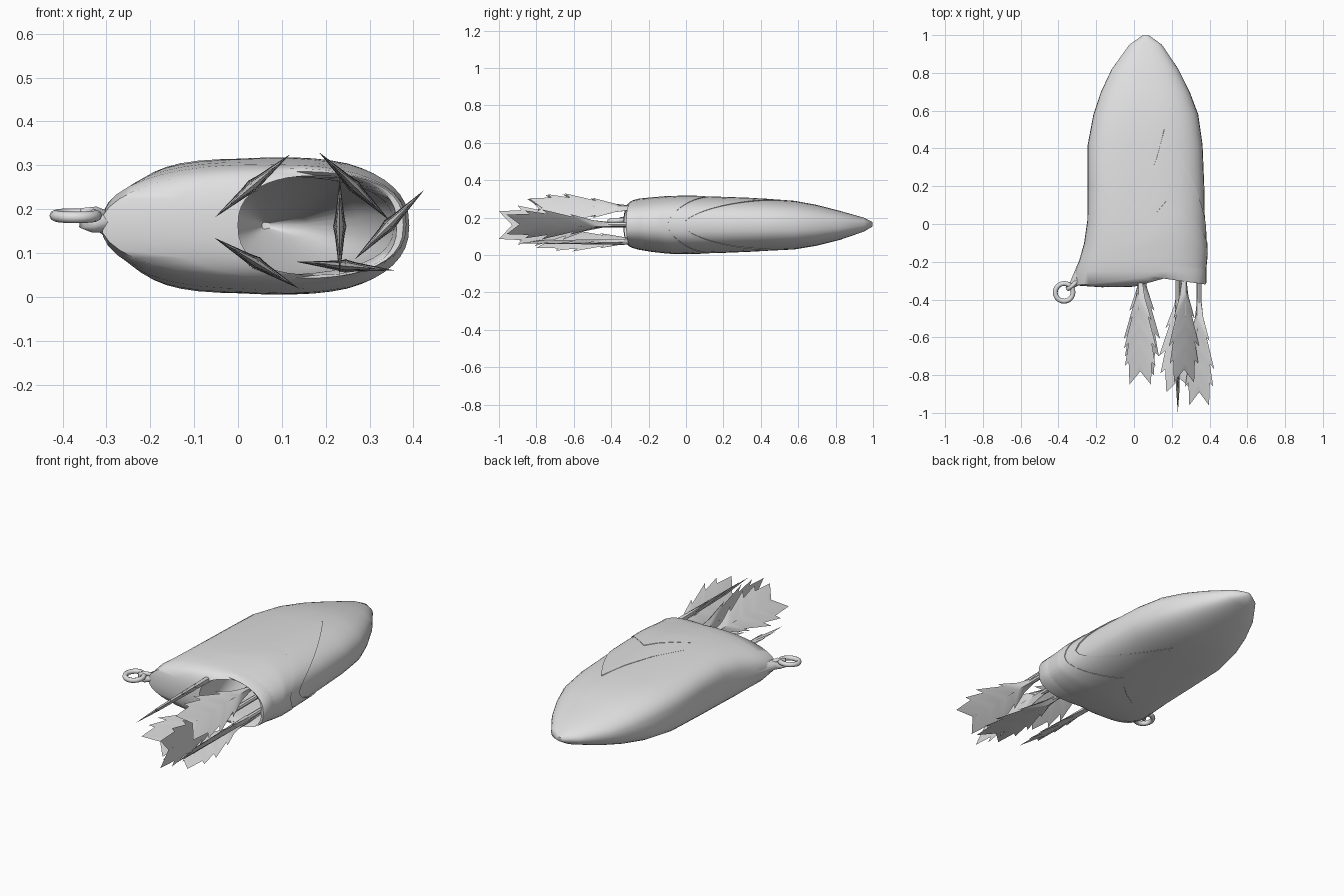
import bpy, bmesh, math
from mathutils import Vector

old = bpy.data.objects.get("Cube")
if old:
    bpy.data.objects.remove(old, do_unlink=True)

grey = bpy.data.materials.new("plain grey")
grey.use_nodes = True
grey.diffuse_color = (0.75, 0.75, 0.75, 1)
grey.node_tree.nodes["Principled BSDF"].inputs["Base Color"].default_value = grey.diffuse_color

SIDES = 40
MID_Z = 0.163


def finish(bm, name, angle=40):
    bmesh.ops.recalc_face_normals(bm, faces=bm.faces)
    mesh = bpy.data.meshes.new(name)
    bm.to_mesh(mesh)
    bm.free()
    mesh.materials.append(grey)
    obj = bpy.data.objects.new(name, mesh)
    bpy.context.collection.objects.link(obj)
    bpy.ops.object.select_all(action="DESELECT")
    obj.select_set(True)
    bpy.context.view_layer.objects.active = obj
    bpy.ops.object.shade_smooth_by_angle(angle=math.radians(angle))
    return obj


def skin(bm, rows, closed=True):
    grid = [[bm.verts.new(p) for p in row] for row in rows]
    for a, b in zip(grid, grid[1:]):
        n = len(a)
        for i in range(n if closed else n - 1):
            j = (i + 1) % n
            bm.faces.new((a[i], a[j], b[j], b[i]))
    return grid


def section_point(t, y, x0, x1, z0, z1, left_power, cx=0.06):
    # Boxy oval whose -x side can be pinched by its own power
    c, s = math.cos(t), math.sin(t)
    n = 2.5 if c > 0 else left_power
    reach = (x1 - cx) if c > 0 else (cx - x0)
    half = (z1 - z0) / 2
    return Vector((cx + math.copysign(abs(c) ** (2 / n), c) * reach, y,
                   (z0 + z1) / 2 + math.copysign(abs(s) ** (2 / n), s) * half))


# Bag outline from tip to mouth: y, x min, x max, z min, z max, left power
PROFILE = [
    (0.998, 0.045, 0.08, 0.153, 0.176, 2), (0.95, -0.024, 0.147, 0.125, 0.2, 2),
    (0.82, -0.118, 0.235, 0.08, 0.237, 2.2), (0.7, -0.175, 0.295, 0.05, 0.268, 2.5),
    (0.58, -0.215, 0.34, 0.03, 0.29, 2.8), (0.42, -0.245, 0.363, 0.022, 0.302, 3.2),
    (0.2, -0.245, 0.372, 0.013, 0.31, 3.3), (0.02, -0.247, 0.375, 0.008, 0.315, 3.3),
    (-0.1, -0.264, 0.378, 0.01, 0.313, 3), (-0.19, -0.289, 0.382, 0.018, 0.308, 2.6),
    (-0.25, -0.312, 0.384, 0.028, 0.302, 2.3)]


def bag_point(t, y):
    for a, b in zip(PROFILE, PROFILE[1:]):
        if y >= b[0]:
            f = min(1, max(0, (a[0] - y) / (a[0] - b[0])))
            return section_point(t, y, *[p + (q - p) * f for p, q in zip(a[1:], b[1:])])
    return section_point(t, y, *PROFILE[-1][1:])


angles = [2 * math.pi * i / SIDES for i in range(SIDES)]


def front_y(t, base):
    c = math.cos(t)
    return base - (0.05 if c < 0 else 0.035) * abs(c) ** 0.8


# Bag: closed tip, pinched front corner, rolled mouth and hollow inside
bm = bmesh.new()
rows = [[section_point(t, *p) for t in angles] for p in PROFILE]
for y, x0, x1, z0, z1, power, cx in [
        (-0.275, -0.313, 0.384, 0.036, 0.294, 2.0, 0.08),
        (-0.285, -0.17, 0.377, 0.042, 0.286, 2.2, 0.13),
        (-0.282, 0, 0.362, 0.05, 0.276, 2.4, 0.18)]:
    rows.append([section_point(t, front_y(t, y), x0, x1, z0, z1, power, cx) for t in angles])
for y, x0, x1, z0, z1 in [(-0.2, 0.0, 0.355, 0.05, 0.275), (0.1, -0.1, 0.34, 0.05, 0.275),
                          (0.5, -0.1, 0.28, 0.06, 0.26), (0.8, 0.02, 0.16, 0.13, 0.19),
                          (0.88, 0.055, 0.075, 0.155, 0.17)]:
    rows.append([section_point(t, y, x0, x1, z0, z1, 2.5) for t in angles])
grid = skin(bm, rows)
bm.faces.new(grid[0])
bm.faces.new(grid[-1])
finish(bm, "bag", 60)


# Overlapping wraps around the +x side, with peaked rear edges above and below
def wrap(name, peak_y, side_y, lift):
    bm = bmesh.new()
    rows = []
    steps = 28
    for i in range(steps + 1):
        t = math.radians(-105 + 210 * i / steps)
        d = abs(math.degrees(t))
        end = side_y + (peak_y - side_y) * (min(d, 75) / 75) ** 1.3
        if d > 75:
            end = peak_y - (peak_y + 0.1) * (d - 75) / 30
        row = []
        for k in range(13):
            p = bag_point(t, -0.24 + (end + 0.24) * k / 12)
            out = Vector((p.x - 0.06, 0, p.z - MID_Z)).normalized()
            fade = min(1, (105 - d) / 45) * min(1, k / 7)
            row.append(p + out * (lift * fade - 0.001))
        under = row[-1].copy()
        under.x, under.z = 0.06 + (under.x - 0.06) * 0.94, MID_Z + (under.z - MID_Z) * 0.94
        rows.append(row + [under])
    skin(bm, rows, closed=False)
    finish(bm, name, 35)


wrap("long_wrap", 0.5, -0.02, 0.007)
wrap("short_wrap", 0.12, -0.1, 0.011)


# Arrows: a shaft and a jagged flat feather, ridged along the middle
BARBS = [(0, 0.012), (0.1, 0.032), (0.22, 0.078), (0.2, 0.056), (0.37, 0.113), (0.34, 0.08),
         (0.46, 0.105), (0.44, 0.08), (0.56, 0.074), (0.49, 0)]


def arrow(name, x, z, degrees, tail):
    a = math.radians(degrees)
    across, up = Vector((math.cos(a), 0, math.sin(a))), Vector((-math.sin(a), 0, math.cos(a)))
    start = Vector((x, tail + 0.56, z))
    bm = bmesh.new()
    last = len(BARBS) - 1
    for side in (1, -1):
        for face in (1, -1):
            spine, edge = [], []
            for i, (d, w) in enumerate(BARBS):
                along = 0.49 * i / last
                thick = 0 if i == last else 0.016 * (1 - along)
                spine.append(start + Vector((0, -along, 0)) + up * face * thick)
                edge.append(start + Vector((0, -d, 0)) + across * side * w)
            skin(bm, [spine, edge], closed=False)
    bmesh.ops.remove_doubles(bm, verts=bm.verts, dist=0.0005)
    bmesh.ops.holes_fill(bm, edges=bm.edges, sides=4)
    ring = [2 * math.pi * i / 8 for i in range(8)]
    tube = [[Vector((x + r * math.cos(t), y, z + r * math.sin(t))) for t in ring]
            for y, r in ((0.3, 0.012), (tail + 0.4, 0.014), (tail + 0.1, 0.006))]
    ends = skin(bm, tube)
    bm.faces.new(ends[0])
    bm.faces.new(ends[-1])
    finish(bm, name, 30)


arrow("upper_right_arrow", 0.033, 0.253, 40, -0.85)
arrow("upper_left_arrow", 0.265, 0.252, -44, -0.84)
arrow("middle_arrow", 0.232, 0.16, 90, -1.0)
arrow("outer_left_arrow", 0.345, 0.164, 45, -0.96)
arrow("lower_right_arrow", 0.042, 0.077, -31, -0.8)
arrow("lower_left_arrow", 0.245, 0.07, -5, -0.89)


# Hanging ring and the tapered tab that holds it
def tube_curve(name, points, radii, cyclic=False):
    curve = bpy.data.curves.new(name, "CURVE")
    curve.dimensions = "3D"
    curve.bevel_depth = 1
    curve.bevel_resolution = 2
    curve.use_fill_caps = True
    spline = curve.splines.new("POLY")
    spline.points.add(len(points) - 1)
    spline.use_cyclic_u = cyclic
    for p, co, r in zip(spline.points, points, radii):
        p.co, p.radius = (*co, 1), r
    spline.use_smooth = True
    curve.materials.append(grey)
    obj = bpy.data.objects.new(name, curve)
    bpy.context.collection.objects.link(obj)


loop = [(-0.37 + 0.047 * math.cos(2 * math.pi * i / 20), -0.362 + 0.047 * math.sin(2 * math.pi * i / 20),
         0.185 + 0.004 * math.sin(2 * math.pi * i / 20)) for i in range(20)]
tube_curve("hanging_ring", loop, [0.013] * 20, True)
tube_curve("ring_tab", [(-0.25, -0.24, 0.165), (-0.29, -0.28, 0.168), (-0.315, -0.31, 0.17),
                        (-0.335, -0.33, 0.163), (-0.352, -0.34, 0.165), (-0.35, -0.345, 0.195),
                        (-0.325, -0.325, 0.195), (-0.3, -0.3, 0.185)],
           [0.06, 0.036, 0.024, 0.016, 0.012, 0.011, 0.011, 0.011])
